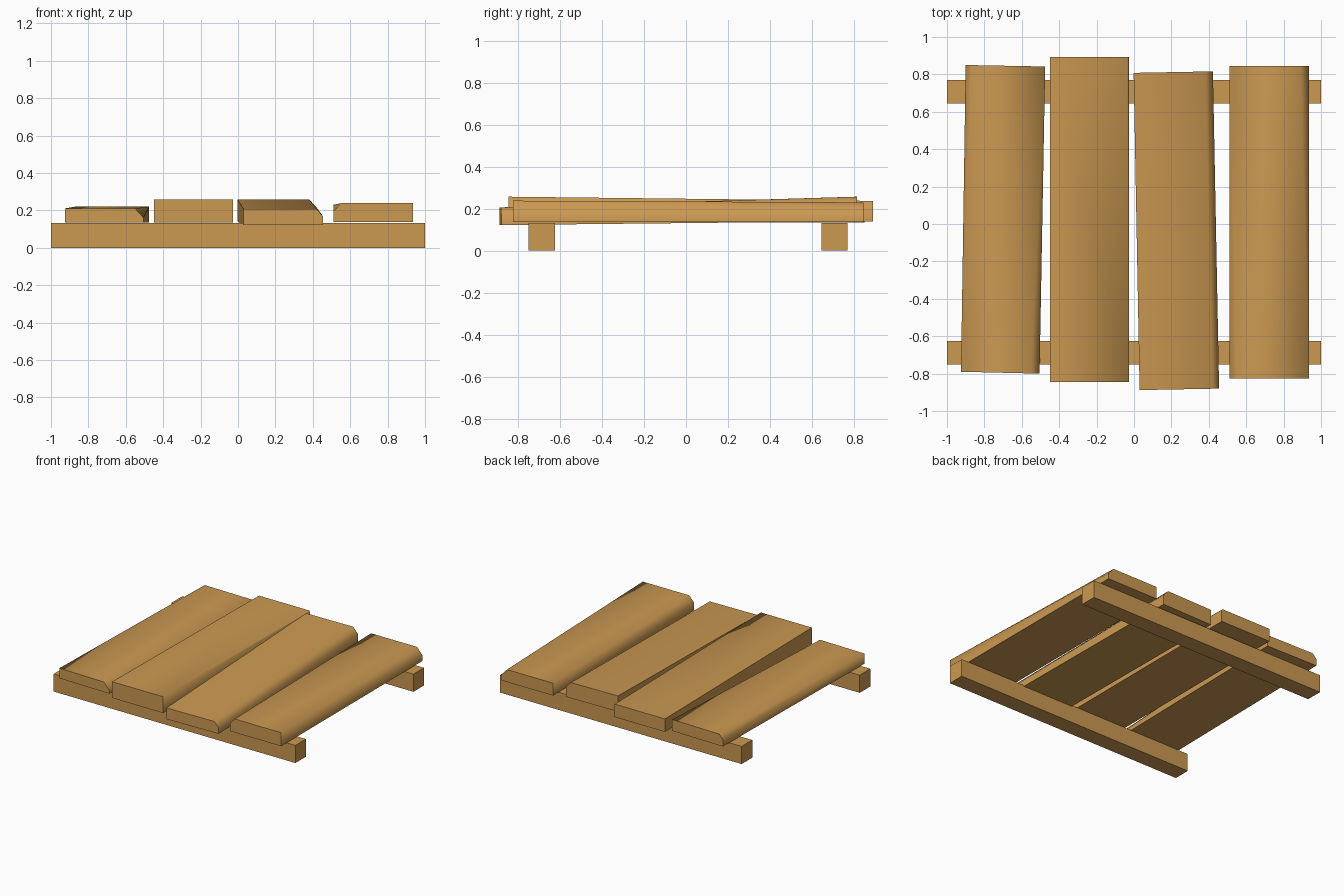
import bpy, bmesh, math

cube = bpy.data.objects.get("Cube")
if cube:
    bpy.data.objects.remove(cube, do_unlink=True)

# Single timber colour
wood = bpy.data.materials.new("tan_wood")
wood.use_nodes = True
colour = (0.60, 0.32, 0.085, 1)
wood.diffuse_color = colour
bsdf = wood.node_tree.nodes["Principled BSDF"]
bsdf.inputs["Base Color"].default_value = colour
bsdf.inputs["Roughness"].default_value = 0.9


def section(bm, x0, x1, y0, y1, z0, z1, cut_l, cut_r):
    """Plank end: y0/y1 are the left and right depths, cuts trim the top corners."""
    drop = 1.1
    points = [(x0, z0), (x1, z0),
              (x1, z1 - cut_r * drop), (x1 - cut_r, z1),
              (x0 + cut_l, z1), (x0, z1 - cut_l * drop)]
    return [bm.verts.new((x, y0 + (y1 - y0) * (x - x0) / (x1 - x0), z))
            for x, z in points]


def timber(name, front, back):
    """Loft a board between its two end sections."""
    bm = bmesh.new()
    a, b = section(bm, *front), section(bm, *back)
    bm.faces.new(a)
    bm.faces.new(b[::-1])
    for i in range(len(a)):
        j = (i + 1) % len(a)
        bm.faces.new((a[i], b[i], b[j], a[j]))
    bmesh.ops.remove_doubles(bm, verts=bm.verts, dist=0.0005)
    bmesh.ops.recalc_face_normals(bm, faces=bm.faces)
    mesh = bpy.data.meshes.new(name)
    bm.to_mesh(mesh)
    bm.free()
    mesh.materials.append(wood)
    ob = bpy.data.objects.new(name, mesh)
    bpy.context.collection.objects.link(ob)
    bpy.ops.object.select_all(action="DESELECT")
    ob.select_set(True)
    bpy.context.view_layer.objects.active = ob
    bpy.ops.object.shade_smooth_by_angle(angle=math.radians(55))
    return ob


# Two bearers under the boards
for name, y0, y1 in (("front_bearer", -0.75, -0.625), ("back_bearer", 0.645, 0.77)):
    timber(name, (-1, 1, y0, y0, 0, 0.132, 0, 0), (-1, 1, y1, y1, 0, 0.132, 0, 0))

# Four uneven boards: front end, back end
timber("outer_right_board",
       (-0.925, -0.505, -0.79, -0.80, 0.135, 0.21, 0, 0.045),
       (-0.90, -0.475, 0.85, 0.842, 0.135, 0.22, 0.03, 0))
timber("inner_right_board",
       (-0.45, -0.028, -0.845, -0.845, 0.135, 0.257, 0, 0),
       (-0.45, -0.028, 0.892, 0.892, 0.14, 0.237, 0, 0.008))
timber("inner_left_board",
       (0.03, 0.455, -0.888, -0.88, 0.122, 0.206, 0, 0.035),
       (-0.002, 0.422, 0.808, 0.816, 0.14, 0.257, 0, 0.04))
timber("outer_left_board",
       (0.51, 0.935, -0.825, -0.825, 0.137, 0.238, 0.04, 0),
       (0.51, 0.935, 0.845, 0.845, 0.137, 0.23, 0, 0.045))
